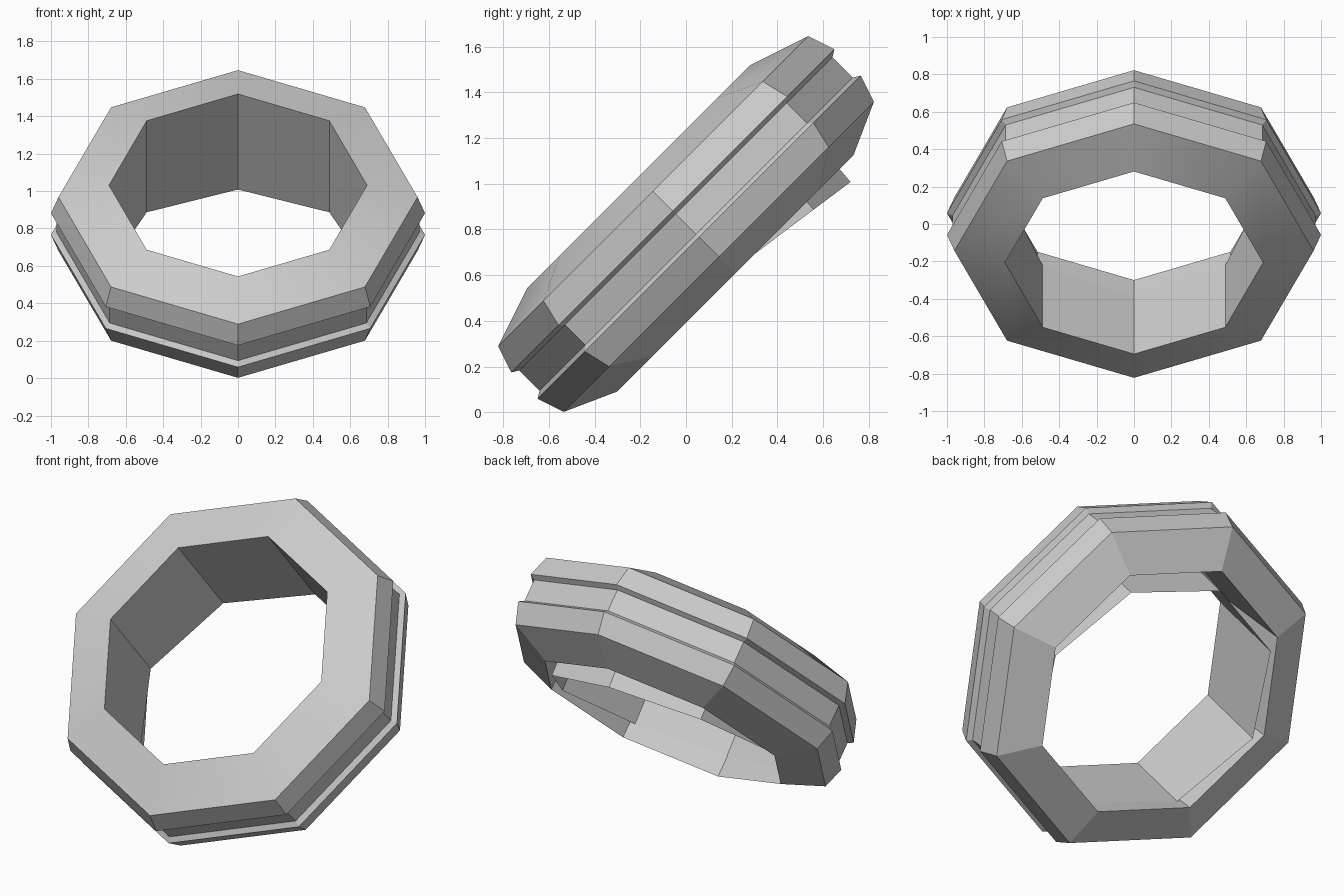
import bpy, bmesh
from math import sin, cos, pi, radians

if "Cube" in bpy.data.objects:
    bpy.data.objects.remove(bpy.data.objects["Cube"])

SIDES = 8
CENTRE = (0, 0, 0.824)
TILT = (radians(45), 0, 0)


def make_object(name, rings, closed):
    """Bridge octagonal vertex rings into a surface and tilt it."""
    bm = bmesh.new()
    loops = [[bm.verts.new(p) for p in ring] for ring in rings]
    count = len(loops)
    for i in range(count if closed else count - 1):
        a, b = loops[i], loops[(i + 1) % count]
        for k in range(SIDES):
            n = (k + 1) % SIDES
            bm.faces.new((a[k], a[n], b[n], b[k]))
    if closed:
        bmesh.ops.recalc_face_normals(bm, faces=bm.faces[:])
    mesh = bpy.data.meshes.new(name)
    bm.to_mesh(mesh)
    bm.free()
    ob = bpy.data.objects.new(name, mesh)
    bpy.context.collection.objects.link(ob)
    ob.location = CENTRE
    ob.rotation_euler = TILT
    bpy.ops.object.select_all(action='DESELECT')
    ob.select_set(True)
    bpy.context.view_layer.objects.active = ob
    bpy.ops.object.shade_smooth_by_angle(angle=radians(17))
    return ob


def octagon(r, w):
    return [(r * cos(k * pi / 4), r * sin(k * pi / 4), w) for k in range(SIDES)]


# Outer ring: (radius, height along axis) profile with a groove round the rim
profile = [(0.69, 0.293), (0.96, 0.203), (1.0, 0.082), (0.97, 0.063),
           (0.97, -0.063), (1.0, -0.082), (0.96, -0.203), (0.73, -0.306),
           (0.73, 0.25)]
make_object("outer_ring", [octagon(r, w) for r, w in profile], True)

# Inner sleeve: leaning thin tube with a slanted end poking out at the back
front = octagon(0.69, 0.293)
back = []
for x, u, w in front:
    w_end = -0.288 - 0.141 * (u - 0.043)
    back.append((x, u + 0.075 * (w_end - w), w_end))
make_object("inner_sleeve", [back, front], False)
